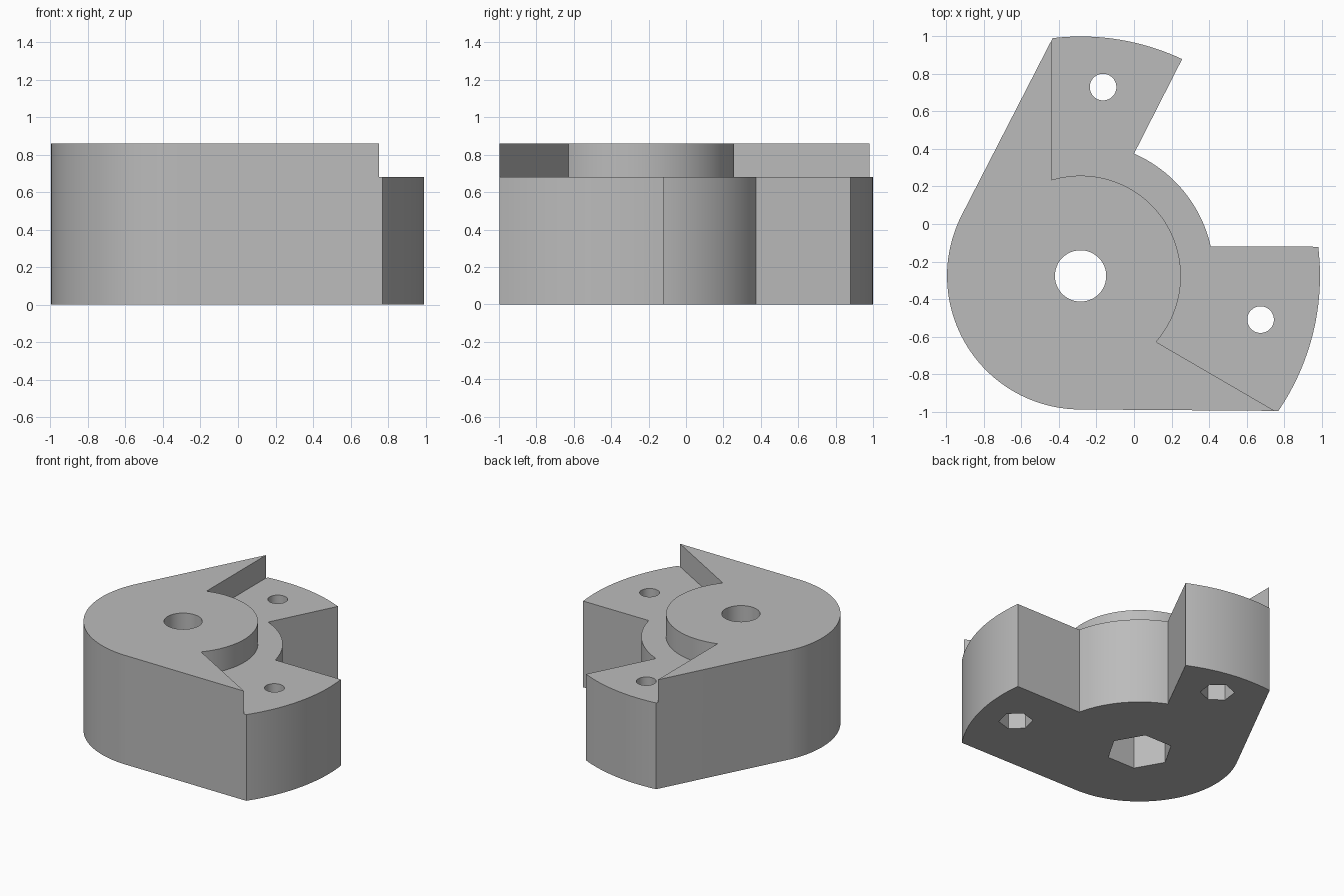
import bpy, bmesh
from math import cos, sin, radians

cube = bpy.data.objects.get("Cube")
if cube:
    bpy.data.objects.remove(cube, do_unlink=True)

HUB = (-0.285, -0.277)      # axis of the hub and of all the arcs
HUB_R, STEP_R, TIP_R = 0.712, 0.535, 1.277
STEP_Z, TOP_Z = 0.68, 0.86

grey = bpy.data.materials.new("grey")
grey.use_nodes = True
grey.diffuse_color = (0.5, 0.5, 0.5, 1)
grey.node_tree.nodes["Principled BSDF"].inputs["Base Color"].default_value = (0.5, 0.5, 0.5, 1)


def arc(radius, start, end, steps, center=HUB):
    """Points along an arc, angles in degrees."""
    angles = [radians(start + (end - start) * i / steps) for i in range(steps + 1)]
    return [(center[0] + radius * cos(a), center[1] + radius * sin(a)) for a in angles]


def prism(name, outline, z0, z1):
    """Solid made by raising a flat outline from z0 to z1."""
    bm = bmesh.new()
    face = bm.faces.new([bm.verts.new((x, y, z0)) for x, y in outline])
    raised = bmesh.ops.extrude_face_region(bm, geom=[face])["geom"]
    verts = [v for v in raised if isinstance(v, bmesh.types.BMVert)]
    bmesh.ops.translate(bm, verts=verts, vec=(0, 0, z1 - z0))
    bmesh.ops.recalc_face_normals(bm, faces=bm.faces)
    mesh = bpy.data.meshes.new(name)
    bm.to_mesh(mesh)
    bm.free()
    mesh.materials.append(grey)
    obj = bpy.data.objects.new(name, mesh)
    bpy.context.collection.objects.link(obj)
    return obj


def cut(target, cutter):
    """Subtract a cutter and discard it."""
    cutter.hide_render = True
    mod = target.modifiers.new("cut", 'BOOLEAN')
    mod.operation, mod.solver, mod.object = 'DIFFERENCE', 'EXACT', cutter
    bpy.context.view_layer.objects.active = target
    bpy.ops.object.modifier_apply(modifier=mod.name)
    bpy.data.objects.remove(cutter, do_unlink=True)


# Body: round hub with two arms that end on a common arc
outline = (arc(HUB_R, 153, 270, 48)             # rounded back of the hub
           + arc(TIP_R, -34.3, 7.0, 24)         # tip of the side arm
           + arc(HUB_R, 12.7, 66.4, 24)         # hub between the arms
           + arc(TIP_R, 64.9, 96.7, 20))        # tip of the rear arm
body = prism("bracket_body", outline, 0, TOP_Z)

# Lowered step over the arms
step = arc(STEP_R, -41.1, 106.8, 48) + [(-0.44, 1.4), (1.4, 1.4), (1.4, -1.374)]
cut(body, prism("step_cutter", step, STEP_Z, 1.2))

# Through bores with hexagonal nut pockets underneath:
# centre, bore radius, pocket radius, pocket turn, pocket depth
bores = [(HUB, 0.137, 0.238, 0, 0.4),
         ((0.675, -0.51), 0.071, 0.122, 16, 0.35),
         ((-0.165, 0.73), 0.071, 0.122, 23, 0.35)]
for center, bore_r, hex_r, turn, depth in bores:
    cut(body, prism("bore_cutter", arc(bore_r, 0, 352.5, 47, center), -0.2, 1.2))
    cut(body, prism("pocket_cutter", arc(hex_r, turn, turn + 300, 5, center), -0.2, depth))

bpy.ops.object.select_all(action='DESELECT')
body.select_set(True)
bpy.context.view_layer.objects.active = body
bpy.ops.object.shade_smooth_by_angle(angle=radians(25))
